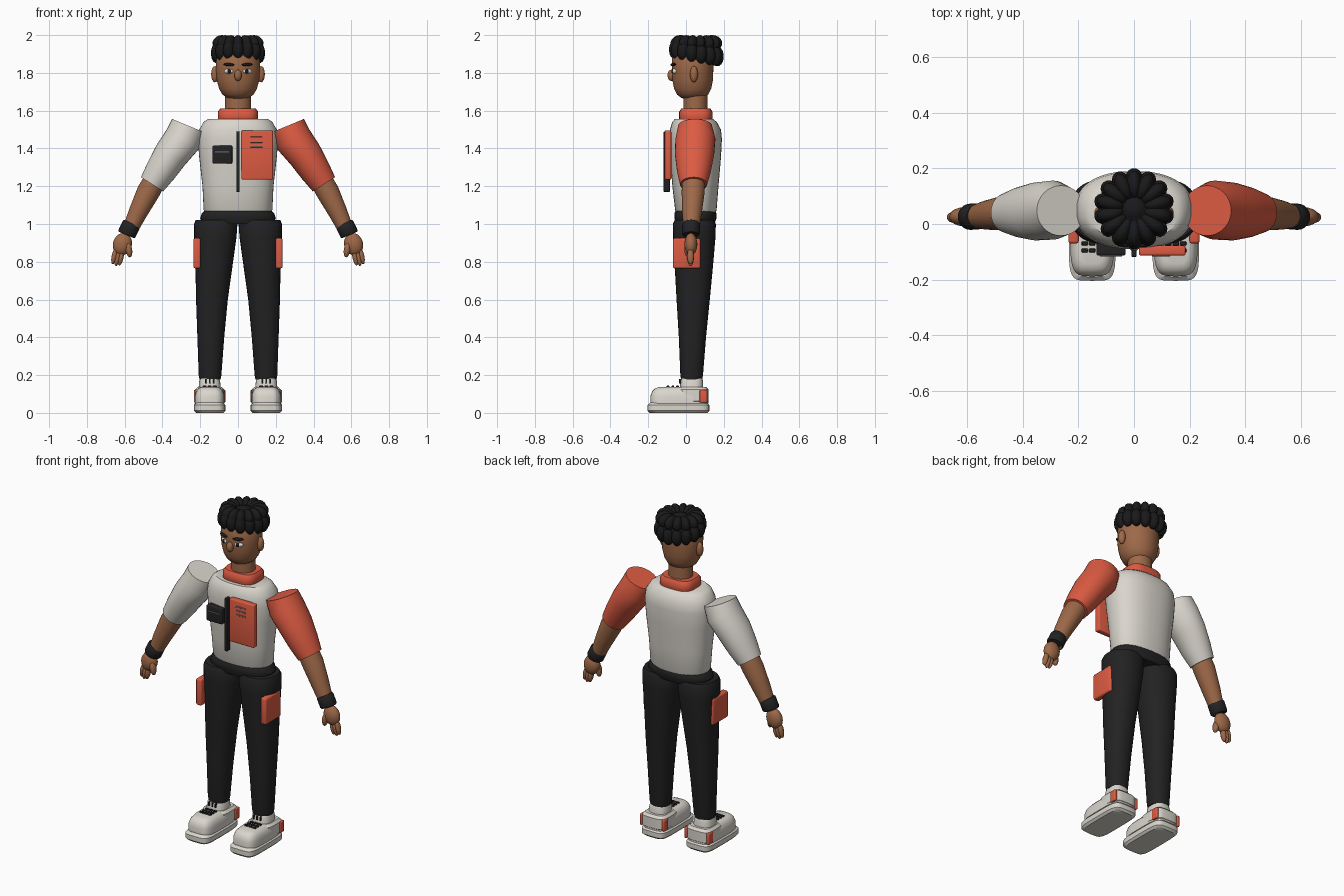
import bpy, bmesh, math
from mathutils import Vector, Matrix, Euler


def material(name, r, g, b):
    m = bpy.data.materials.new(name)
    m.diffuse_color = (r, g, b, 1)
    return m


WHITE = material("warm white", .70, .67, .61)
ORANGE = material("coral orange", .72, .105, .055)
BLACK = material("charcoal fabric", .016, .016, .017)
HAIR = material("black hair", .010, .010, .011)
SKIN = material("brown skin", .34, .14, .065)
LIP = material("dark brown", .15, .055, .03)
GREY = material("grey trim", .22, .17, .16)
EYE = material("eye white", .8, .8, .78)


def finish(name, bm, mat, angle=40):
    bmesh.ops.recalc_face_normals(bm, faces=bm.faces)
    me = bpy.data.meshes.new(name)
    bm.to_mesh(me)
    bm.free()
    me.materials.append(mat)
    me.polygons.foreach_set("use_smooth", [True] * len(me.polygons))
    me.set_sharp_from_angle(angle=math.radians(angle))
    ob = bpy.data.objects.new(name, me)
    bpy.context.collection.objects.link(ob)
    return ob


def loft(name, rings, mat, power=2.0, upright=True, n=32):
    """Rings are (x, y, z, half width, half depth); tilted rings follow the path."""
    bm = bmesh.new()
    pts = [Vector(r[:3]) for r in rings]
    loops = []
    for i, (x, y, z, a, b) in enumerate(rings):
        t = pts[min(i + 1, len(pts) - 1)] - pts[max(i - 1, 0)]
        t.y = 0
        if upright:
            t = Vector((0, 0, 1))
        u, v = Vector((0, 1, 0)).cross(t.normalized()), Vector((0, 1, 0))
        loop = []
        for k in range(n):
            c, s = math.cos(k * math.tau / n), math.sin(k * math.tau / n)
            c = math.copysign(abs(c) ** (2 / power), c)
            s = math.copysign(abs(s) ** (2 / power), s)
            loop.append(bm.verts.new(pts[i] + u * a * c + v * b * s))
        loops.append(loop)
    for p, q in zip(loops, loops[1:]):
        for k in range(n):
            bm.faces.new((p[k], p[(k + 1) % n], q[(k + 1) % n], q[k]))
    bm.faces.new(loops[0])
    bm.faces.new(loops[-1])
    return finish(name, bm, mat)


def ball(name, loc, radii, mat, rot=(0, 0, 0), seg=20):
    bm = bmesh.new()
    bmesh.ops.create_uvsphere(bm, u_segments=seg, v_segments=seg // 2 + 2, radius=1)
    bm.transform(Matrix.LocRotScale(Vector(loc), Euler(rot), Vector(radii)))
    return finish(name, bm, mat)


def box(name, lo, hi, mat, bevel=.006, rot=0):
    """Rounded block between two corners, optionally rolled about y."""
    lo, hi = Vector(lo), Vector(hi)
    bm = bmesh.new()
    bmesh.ops.create_cube(bm, size=1)
    bm.transform(Matrix.Diagonal((*(hi - lo), 1)))
    bmesh.ops.bevel(bm, geom=bm.edges[:], offset=bevel, segments=3,
                    profile=.5, affect='EDGES')
    bm.transform(Matrix.Translation((lo + hi) / 2) @ Matrix.Rotation(rot, 4, 'Y'))
    return finish(name, bm, mat)


# Torso, collar and neck
loft("shirt", [(0, .053, 1.055, .172, .102), (0, .052, 1.075, .182, .110),
               (0, .05, 1.2, .188, .122), (0, .05, 1.35, .205, .135),
               (0, .05, 1.45, .213, .140), (0, .05, 1.50, .205, .135),
               (0, .045, 1.54, .182, .118), (0, .042, 1.557, .158, .100)], WHITE, 2.3, n=48)
loft("collar", [(0, .052, 1.54, .098, .080), (0, .052, 1.555, .106, .088),
                (0, .052, 1.595, .106, .088), (0, .052, 1.612, .094, .076)], ORANGE, 3.2)
loft("neck", [(0, .05, 1.56, .07, .064), (0, .05, 1.72, .068, .064)], SKIN)
loft("waistband", [(0, .05, 1.0, .185, .1), (0, .05, 1.03, .2, .112),
                   (0, .05, 1.055, .192, .112), (0, .05, 1.08, .168, .1)], BLACK, 2.3)

# Chest details
box("zip", (-.009, -.118, 1.17), (.009, -.085, 1.49), BLACK, .004)
box("chest_panel", (.018, -.113, 1.235), (.185, -.078, 1.495), ORANGE, .007)
for z in (1.41, 1.434, 1.458):
    box("panel_stripe", (.065, -.117, z - .004), (.13, -.11, z + .004), GREY, .002)
box("chest_pocket", (-.135, -.113, 1.32), (-.03, -.07, 1.415), BLACK, .007)
box("pocket_trim", (-.122, -.117, 1.378), (-.043, -.11, 1.384), GREY, .002)

# Head
loft("head", [(0, .035, 1.662, .035, .04), (0, .035, 1.668, .058, .06),
              (0, .035, 1.685, .082, .083), (0, .035, 1.715, .1, .098),
              (0, .035, 1.76, .112, .107), (0, .035, 1.82, .118, .11),
              (0, .035, 1.88, .116, .11), (0, .04, 1.93, .09, .09)], SKIN, n=40)
ball("nose", (0, -.077, 1.787), (.02, .021, .03), SKIN)
ball("mouth", (0, -.058, 1.727), (.028, .006, .0035), LIP)
for s in (-1, 1):
    ball("ear", (s * .122, .042, 1.793), (.02, .021, .043), SKIN)
    ball("eye", (s * .048, -.061, 1.809), (.025, .012, .014), EYE, (0, 0, s * .35))
    ball("pupil", (s * .047, -.070, 1.809), (.011, .006, .012), HAIR, (0, 0, s * .35))
    ball("brow", (s * .048, -.068, 1.844), (.031, .012, .008), HAIR, (0, s * -.05, s * .35))

# Hair: a cap ringed by upright and radial locks
ball("hair_cap", (0, .055, 1.91), (.122, .122, .068), HAIR)
ball("hair_crown", (0, .055, 1.95), (.05, .05, .036), HAIR)
LOCKS = 14
for k in range(LOCKS):
    a = (k + .5) * math.tau / LOCKS
    c, s = math.cos(a), math.sin(a)
    ball("hair_lock", (.112 * c, .055 + .112 * s, 1.905 - .018 * s),
         (.034, .031, .052), HAIR, (0, 0, a), 14)
    ball("hair_top_lock", (.086 * c, .055 + .086 * s, 1.957),
         (.052, .028, .043), HAIR, (0, 0, a), 14)

for s in (-1, 1):
    # Sleeve, forearm and wristband
    loft("sleeve", [(s * .262, .048, 1.52, .094, .09), (s * .291, .05, 1.45, .1, .106),
                    (s * .354, .045, 1.368, .092, .104), (s * .41, .042, 1.28, .082, .09),
                    (s * .455, .04, 1.21, .07, .072)],
         ORANGE if s > 0 else WHITE, upright=False)
    loft("forearm", [(s * .43, .04, 1.25, .058, .06), (s * .475, .038, 1.17, .061, .061),
                     (s * .53, .032, 1.06, .05, .052), (s * .585, .026, .94, .037, .036)],
         SKIN, upright=False)
    loft("wristband", [(s * .562, .027, 1.003, .044, .042), (s * .565, .027, .997, .049, .047),
                       (s * .588, .026, .949, .049, .047), (s * .591, .026, .942, .044, .042)],
         BLACK, upright=False)
    # Hand
    ball("palm", (s * .612, .026, .893), (.05, .034, .06), SKIN, (0, s * -.3, 0))
    for x, z, h in ((.655, .83, .044), (.638, .822, .046), (.620, .823, .044)):
        ball("finger", (s * x, .024, z), (.0145, .018, h), SKIN, (0, s * -.2, 0), 14)
    ball("thumb", (s * .578, .012, .865), (.018, .021, .042), SKIN, (0, s * .15, 0), 14)

    # Trouser leg and side pocket
    loft("trouser_leg", [(s * .148, .03, .178, .056, .056), (s * .148, .03, .2, .06, .06),
                         (s * .144, .034, .4, .071, .072), (s * .138, .038, .6, .084, .088),
                         (s * .126, .042, .8, .1, .103), (s * .12, .044, .93, .112, .112),
                         (s * .118, .044, 1.0, .115, .114),
                         (s * .118, .044, 1.022, .105, .104)], BLACK, 2.2)
    box("side_pocket", (s * .217 - .019, -.07, .765), (s * .217 + .019, .076, .925),
        ORANGE, .01)

    # Shoe
    cx = s * .15
    for name, w, d, y, z0, z1, p in (("sole", .084, .164, -.04, 0, .055, 5),
                                     ("shoe_heel", .078, .08, .04, .05, .137, 4)):
        loft(name, [(cx, y, z0, w - .012, d - .012), (cx, y, z0 + .012, w, d),
                    (cx, y, z1 - .014, w, d), (cx, y, z1, w - .014, d - .014)], WHITE, p)
    loft("shoe_upper", [(cx, -.035, .05, .079, .153), (cx, -.035, .09, .079, .153),
                        (cx, -.033, .115, .072, .146), (cx, -.03, .13, .06, .134),
                        (cx, -.028, .137, .045, .115)], WHITE, 4)
    loft("shoe_ankle", [(cx, .03, .12, .06, .062), (cx, .03, .17, .055, .06),
                        (cx, .03, .182, .05, .055)], WHITE, 2.6)
    for i in range(3):
        y = -.045 - i * .025
        for dx in (-.027, 0, .027):
            box("lace", (cx + dx - .011, y - .007, .132), (cx + dx + .011, y + .007, .144),
                BLACK, .003)
    for dx in (-.022, 0, .022):
        box("ankle_lace", (cx + dx - .004, -.036, .155), (cx + dx + .004, -.018, .18), BLACK, .002)
    for dx in (-.074, .074):
        box("heel_tab", (cx + dx - .009, .072, .055), (cx + dx + .009, .113, .122),
            ORANGE, .005)
